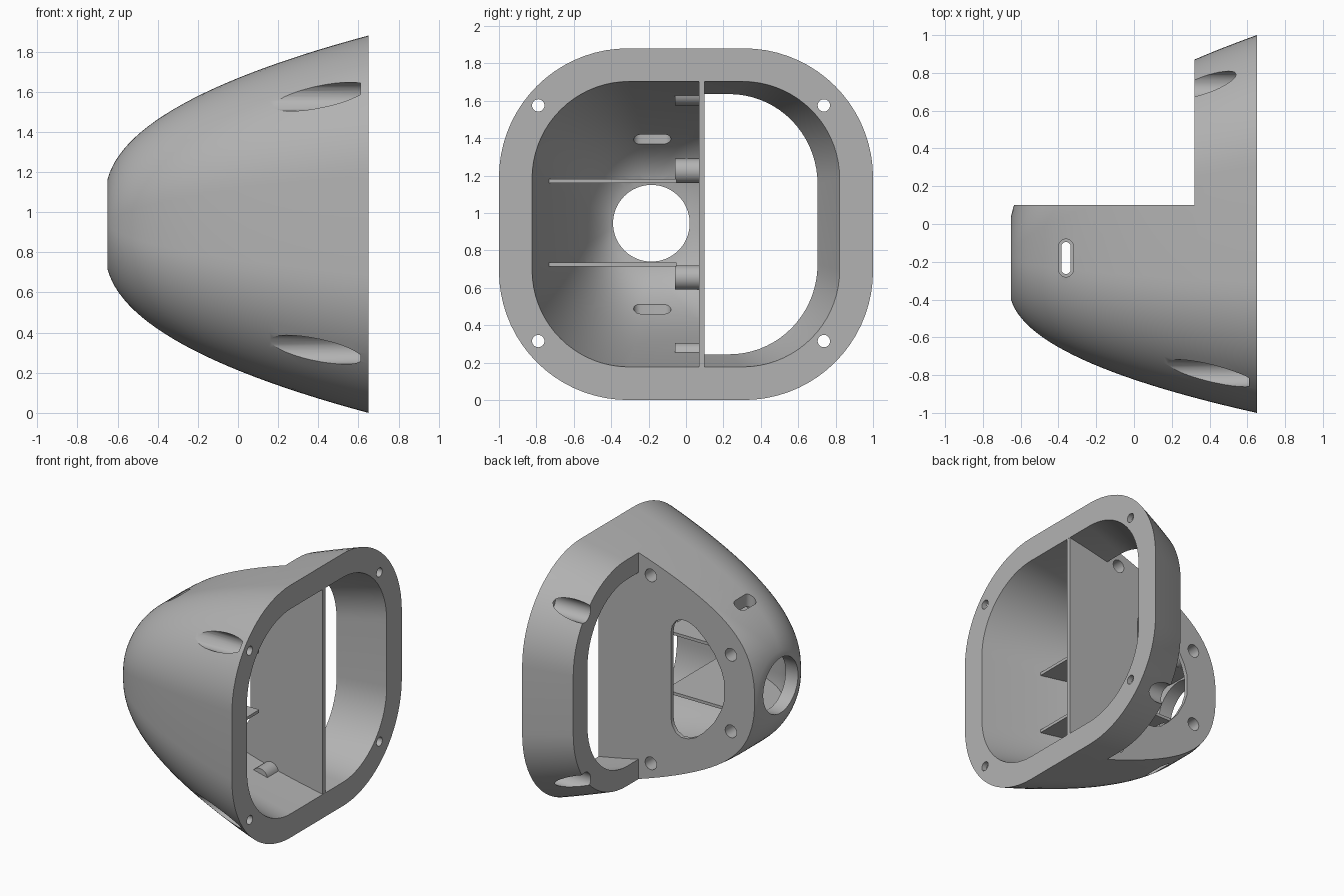
import bpy, bmesh, math
from mathutils import Matrix, Vector

if "Cube" in bpy.data.objects:
    bpy.data.objects.remove(bpy.data.objects["Cube"])

MID = 0.94           # height of the long axis
TIP_Y = -0.18        # sideways position of the nose centre
STEP_X, WALL_Y = 0.32, 0.1

grey = bpy.data.materials.new("plain_grey")
grey.use_nodes = True
grey.diffuse_color = (0.45, 0.45, 0.45, 1)
grey.node_tree.nodes["Principled BSDF"].inputs["Base Color"].default_value = (0.45, 0.45, 0.45, 1)


def finish(bm, name):
    bmesh.ops.recalc_face_normals(bm, faces=bm.faces)
    mesh = bpy.data.meshes.new(name)
    bm.to_mesh(mesh)
    bm.free()
    mesh.materials.append(grey)
    ob = bpy.data.objects.new(name, mesh)
    bpy.context.collection.objects.link(ob)
    return ob


def box(name, lo, hi):
    bm = bmesh.new()
    lo, hi = Vector(lo), Vector(hi)
    bmesh.ops.create_cube(bm, size=1, matrix=Matrix.Translation((lo + hi) / 2)
                          @ Matrix.Diagonal((*(hi - lo), 1)))
    return finish(bm, name)


def rod(name, start, end, radius, segments=32):
    """Cylinder between two points."""
    start, end = Vector(start), Vector(end)
    axis = end - start
    bm = bmesh.new()
    turn = Vector((0, 0, 1)).rotation_difference(axis).to_matrix().to_4x4()
    bmesh.ops.create_cone(bm, cap_ends=True, segments=segments, radius1=radius, radius2=radius,
                          depth=axis.length, matrix=Matrix.Translation((start + end) / 2) @ turn)
    return finish(bm, name)


def prism(name, outline, push):
    """Closed outline of 3D points, pushed along a vector."""
    bm = bmesh.new()
    face = bm.faces.new([bm.verts.new(p) for p in outline])
    new = bmesh.ops.extrude_face_region(bm, geom=[face])["geom"]
    bmesh.ops.translate(bm, vec=push, verts=[v for v in new if isinstance(v, bmesh.types.BMVert)])
    return finish(bm, name)


def slot(name, x, y, half_width, half_length, z0, z1):
    outline = []
    for i in range(24):
        a = 2 * math.pi * (i + 0.5) / 24
        shift = math.copysign(half_length - half_width, math.sin(a))
        outline.append((x + half_width * math.cos(a), y + shift + half_width * math.sin(a), z0))
    return prism(name, outline, (0, 0, z1 - z0))


def dome(name, x0, x1, tip_radius, half_y, half_z, corner, power=1.0, rings=26, per_corner=18):
    """Loft from a round nose to a rounded rectangle."""
    bm = bmesh.new()
    loops = []
    for i in range(rings + 1):
        t = i / rings
        u = 0.16 * t * (1 - t) + t * t
        f = 1.1 * t * (1 - t) + t * t
        fz = f ** power
        loop = []
        for quadrant in range(4):
            for k in range(per_corner + 1):
                a = math.pi / 2 * (quadrant + k / per_corner)
                c, s = math.cos(a), math.sin(a)
                sy = 1 if quadrant in (0, 3) else -1
                sz = 1 if quadrant < 2 else -1
                # tiny flats keep neighbouring corners apart at the nose
                ny = TIP_Y + tip_radius * c + sy * 0.002
                nz = tip_radius * s + sz * 0.002
                ry = sy * (half_y - corner) + corner * c
                rz = sz * (half_z - corner) + corner * s
                loop.append(bm.verts.new((x0 + (x1 - x0) * u, ny + (ry - ny) * f,
                                          MID + nz + (rz - nz) * fz)))
        loops.append(loop)
    n = len(loops[0])
    for a, b in zip(loops, loops[1:]):
        for j in range(n):
            bm.faces.new((a[j], a[(j + 1) % n], b[(j + 1) % n], b[j]))
    bm.faces.new(loops[0])
    bm.faces.new(loops[-1])
    return finish(bm, name)


def combine(target, other, operation):
    mod = target.modifiers.new("combine", "BOOLEAN")
    mod.operation, mod.solver, mod.object = operation, "EXACT", other
    bpy.context.view_layer.update()
    bpy.context.view_layer.objects.active = target
    bpy.ops.object.modifier_apply(modifier=mod.name)
    bpy.data.objects.remove(other)


# Hollow shell with a round nose opening
shell = dome("housing_shell", -0.65, 0.65, 0.222, 1.0, 0.94, 0.69)
combine(shell, dome("cavity", -0.55, 0.66, 0.2, 0.825, 0.765, 0.52, power=0.8), "DIFFERENCE")
combine(shell, rod("nose_hole", (-0.8, -0.185, 0.945), (-0.45, -0.185, 0.945), 0.205, 64), "DIFFERENCE")

# Dividing wall, shelves and screw bosses, trimmed to sit within the shell thickness
screws = [(x, MID + side * h) for x, h in ((-0.44, 0.285), (0.22, 0.7)) for side in (-1, 1)]
inside = box("dividing_wall", (-0.7, 0.07, -0.1), (0.649, WALL_Y + 0.0002, 2))
for x, z in screws:
    combine(inside, rod("boss", (x, -0.06, z), (x, 0.085, z), 0.065), "UNION")
for side in (-1, 1):
    z = 0.948 + side * 0.223
    shelf = box("shelf", (-0.7, -0.95, z - 0.011), (0.21, -0.05, z + 0.011))
    combine(shelf, slot("shelf_slot", -0.36, -0.18, 0.025, 0.085, z - 0.1, z + 0.1), "DIFFERENCE")
    combine(inside, shelf, "UNION")
combine(inside, dome("trim", -0.6, 0.655, 0.213, 0.92, 0.86, 0.61), "INTERSECT")
combine(shell, inside, "UNION")

# Stepped cut that leaves a half ring on one side
combine(shell, box("step", (-1, WALL_Y, -0.5), (STEP_X, 1.5, 2.5)), "DIFFERENCE")

# Rounded window in the dividing wall
half = [(0.055, 0.31), (0.045, 0.37), (0.015, 0.415), (-0.03, 0.44), (-0.09, 0.435), (-0.15, 0.41),
        (-0.22, 0.35), (-0.3, 0.26), (-0.36, 0.15), (-0.385, 0.07)]
window = half + [(x, -z) for x, z in reversed(half)]
combine(shell, prism("window", [(x, 0.04, MID + z) for x, z in window], (0, 0.1, 0)), "DIFFERENCE")

# Blind screw holes in the wall
for x, z in screws:
    combine(shell, rod("screw_hole", (x, -0.02, z), (x, 0.2, z), 0.047), "DIFFERENCE")

# Rim holes with driver grooves behind them
for y in (-0.79, 0.737):
    for side in (-1, 1):
        z = 0.945 + side * 0.63
        combine(shell, rod("groove", (-0.1, y, z), (0.61, y, z), 0.072), "DIFFERENCE")
        combine(shell, rod("rim_hole", (0.5, y, z), (0.8, y, z), 0.033), "DIFFERENCE")

# Strap slots above and below
for z0, z1 in ((1.25, 2.0), (-0.1, 0.64)):
    combine(shell, slot("strap_slot", -0.36, -0.18, 0.04, 0.1, z0, z1), "DIFFERENCE")

bpy.ops.object.select_all(action="DESELECT")
shell.select_set(True)
bpy.context.view_layer.objects.active = shell
bpy.ops.object.shade_smooth_by_angle(angle=math.radians(30))
